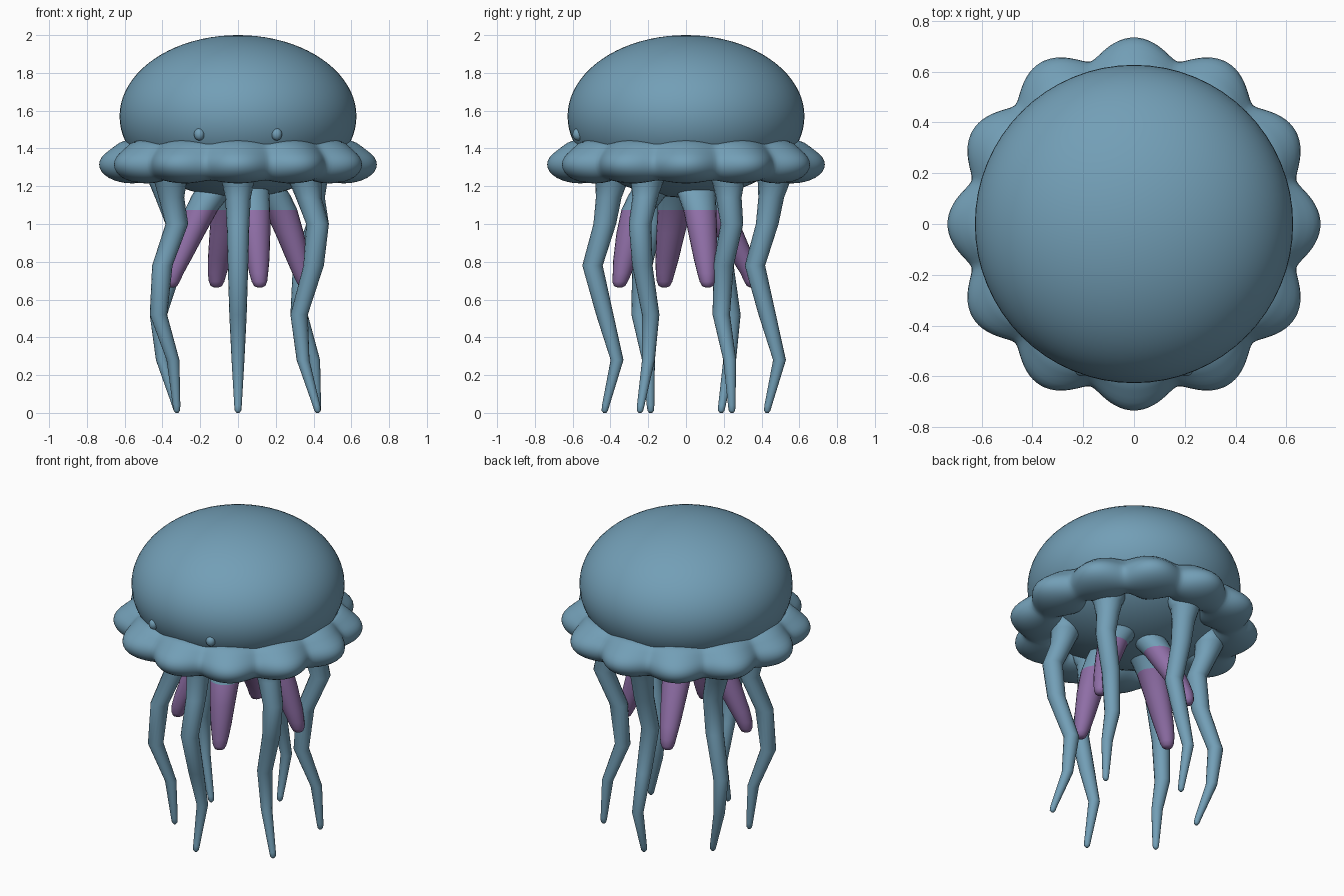
import bpy
import bmesh
import math
from math import sin, cos, pi, sqrt, exp, radians

if "Cube" in bpy.data.objects:
    bpy.data.objects.remove(bpy.data.objects["Cube"])


def material(name, color):
    m = bpy.data.materials.new(name)
    m.diffuse_color = (*color, 1)
    m.use_nodes = True
    m.node_tree.nodes["Principled BSDF"].inputs["Base Color"].default_value = m.diffuse_color
    return m


BLUE = material("sea_blue", (0.17, 0.345, 0.47))
PURPLE = material("soft_purple", (0.28, 0.16, 0.39))


def finish(name, bm, mats=(BLUE,)):
    bmesh.ops.recalc_face_normals(bm, faces=bm.faces)
    for f in bm.faces:
        f.smooth = True
    me = bpy.data.meshes.new(name)
    bm.to_mesh(me)
    bm.free()
    for m in mats:
        me.materials.append(m)
    ob = bpy.data.objects.new(name, me)
    bpy.context.collection.objects.link(ob)
    return ob


def ball(name, center, scale, u=24, v=16):
    bm = bmesh.new()
    bmesh.ops.create_uvsphere(bm, u_segments=u, v_segments=v, radius=1)
    for vert in bm.verts:
        vert.co = [c + s * k for c, s, k in zip(center, scale, vert.co)]
    return finish(name, bm)


def tube(name, rings, sides=16, mats=(BLUE,), purple_below=None):
    """Horizontal rings (x, y, z, radius) joined from the tip upward."""
    bm = bmesh.new()
    loops = [[bm.verts.new((x + r * cos(2 * pi * k / sides),
                            y + r * sin(2 * pi * k / sides), z))
              for k in range(sides)] for x, y, z, r in rings]
    for a, b in zip(loops, loops[1:]):
        for k in range(sides):
            j = (k + 1) % sides
            bm.faces.new((a[k], a[j], b[j], b[k]))
    bm.faces.new(loops[0])
    bm.faces.new(loops[-1])
    if purple_below is not None:
        for f in bm.faces:
            f.material_index = int(f.calc_center_median().z < purple_below)
    return finish(name, bm, mats)


# Bell dome
ball("bell", (0, 0, 1.57), (0.627, 0.627, 0.43), 64, 40)

# Scalloped frill: a ring whose cross-section swells into twelve lobes
bm = bmesh.new()
NU, NV = 240, 32
grid = []
for i in range(NU):
    t = 2 * pi * i / NU
    f = sqrt((cos(6 * t) ** 2 + 0.04) / 1.04)
    row = []
    for j in range(NV):
        p = 2 * pi * j / NV
        fillet = 0.03 * exp(-((p - 1.35) / 0.4) ** 2)
        r = 0.56 + (0.085 + 0.09 * f) * cos(p)
        z = 1.315 + (0.08 + 0.02 * f + fillet) * sin(p)
        row.append(bm.verts.new((r * cos(t), r * sin(t), z)))
    grid.append(row)
for i in range(NU):
    a, b = grid[i], grid[(i + 1) % NU]
    for j in range(NV):
        k = (j + 1) % NV
        bm.faces.new((a[j], b[j], b[k], a[k]))
finish("frill", bm)

# Eye bumps
for side, x in (("left", -0.205), ("right", 0.205)):
    ball("eye_" + side, (x, -0.572, 1.475), (0.028, 0.028, 0.033))

# Six tentacles that zigzag in and out, a quarter turn of phase per joint
JOINTS = [(0, 0.008, 0.0), (0, 0.017, 0.012), (0.08, 0.02, 0.04),
          (1, 0.034, 0.28), (2, 0.046, 0.52), (3, 0.054, 0.78),
          (4, 0.06, 1.0), (4.6, 0.068, 1.14), (5, 0.085, 1.22),
          (5.2, 0.11, 1.28)]
for n in range(6):
    th = radians(-90 + 60 * n)
    rings = []
    for phase, rad, z in JOINTS:
        amp = 0.065 if z < 1.1 else 0.035
        # straight blend between whole quarter turns
        lo, fr = math.floor(phase), phase - math.floor(phase)
        wave = (1 - fr) * cos(th - lo * pi / 2) + fr * cos(th - (lo + 1) * pi / 2)
        r = 0.43 + amp * wave
        rings.append((r * cos(th), r * sin(th), z, rad))
    tube("tentacle_%d" % (n + 1), rings)

# Four thick inner arms with purple lower ends
ARM = [(0.37, 0.012, 0.664), (0.37, 0.03, 0.672), (0.367, 0.041, 0.695),
       (0.355, 0.05, 0.74), (0.33, 0.061, 0.81), (0.275, 0.076, 0.95),
       (0.22, 0.088, 1.075), (0.17, 0.1, 1.15), (0.1, 0.11, 1.24)]
for n in range(4):
    th = radians(-72 + 90 * n)
    rings = []
    for r, rad, z in ARM:
        r += 0.05 * cos(th + 0.9) * min(1, max(0, (z - 0.74) / 0.3))
        rings.append((r * cos(th), r * sin(th), z, rad))
    tube("inner_arm_%d" % (n + 1), rings, 20, (BLUE, PURPLE), 1.075)
